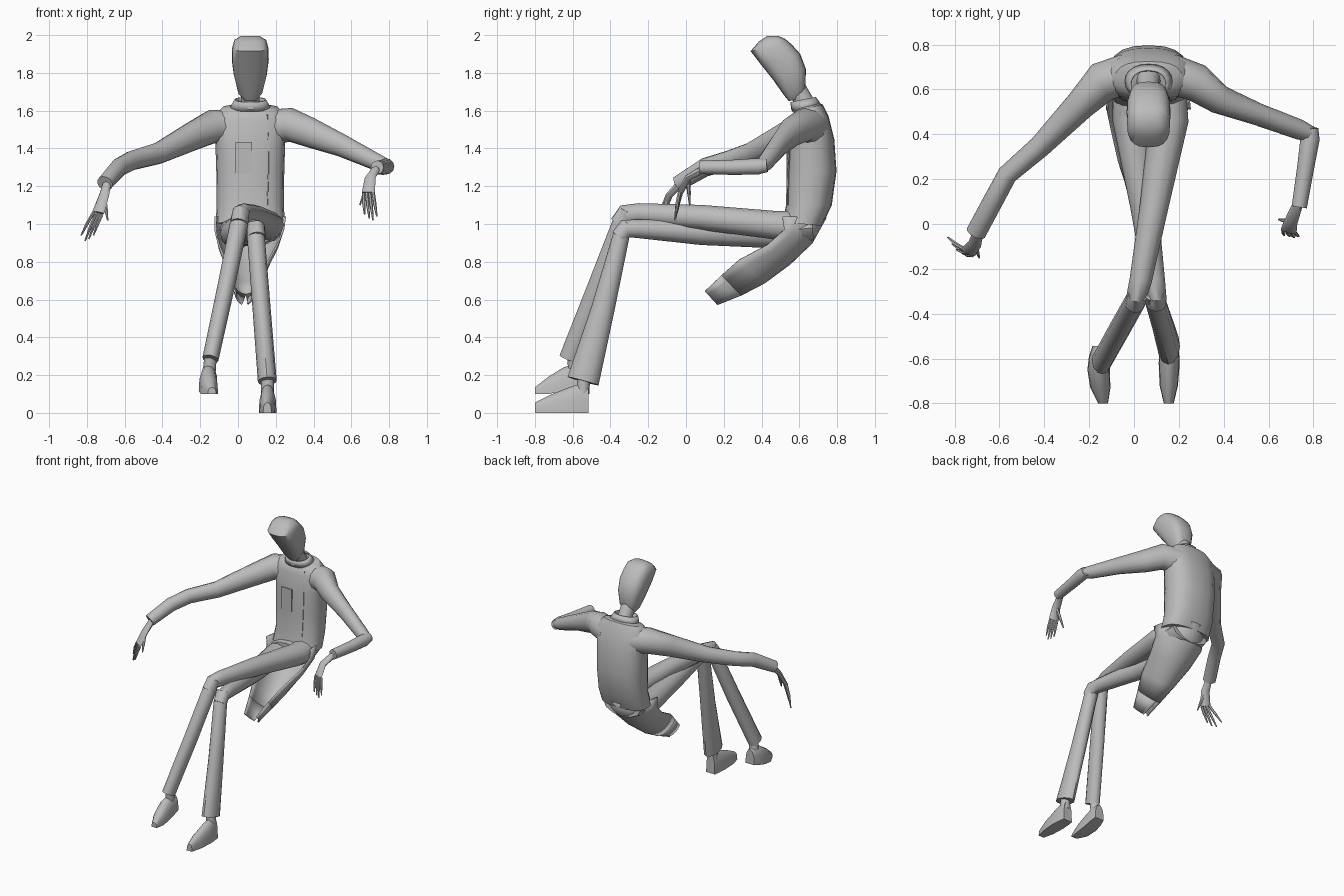
import bpy, bmesh, math
from mathutils import Vector as V

mat = bpy.data.materials.new("plain_grey")
mat.diffuse_color = (0.5, 0.5, 0.5, 1)
CX = 0.065  # body centre line


def make(name, rows, closed=True, caps=True, angle=40, thick=0):
    """Skin a list of equal-length point rows."""
    bm = bmesh.new()
    vs = [[bm.verts.new(p) for p in r] for r in rows]
    n = len(vs[0])
    for a, b in zip(vs, vs[1:]):
        for i in range(n if closed else n - 1):
            j = (i + 1) % n
            bm.faces.new((a[i], a[j], b[j], b[i]))
    if caps:
        bm.faces.new(vs[0][::-1])
        bm.faces.new(vs[-1])
    bmesh.ops.recalc_face_normals(bm, faces=bm.faces)
    me = bpy.data.meshes.new(name)
    bm.to_mesh(me)
    bm.free()
    me.materials.append(mat)
    ob = bpy.data.objects.new(name, me)
    bpy.context.collection.objects.link(ob)
    if thick:
        m = ob.modifiers.new("thickness", 'SOLIDIFY')
        m.thickness, m.offset = thick, 0
    bpy.ops.object.select_all(action='DESELECT')
    ob.select_set(True)
    bpy.context.view_layer.objects.active = ob
    bpy.ops.object.shade_smooth_by_angle(angle=math.radians(angle))
    return ob


def sgn_pow(v, e):
    return math.copysign(abs(v) ** e, v)


def body_rings(sections, n=20, e=0.8):
    """Rings given as front (y, z), back (y, z) and half width."""
    rows = []
    for fy, fz, by, bz, hw in sections:
        f, b = V((CX, fy, fz)), V((CX, by, bz))
        c, d = (f + b) / 2, (f - b) / 2
        rows.append([c + d * sgn_pow(math.cos(t), e) + V((hw * sgn_pow(math.sin(t), e), 0, 0))
                     for t in (2 * math.pi * i / n for i in range(n))])
    return rows


def tube(name, pts, hint=(0, 0, 1), n=12):
    """Tapered limb; each point is x, y, z, side radius, other radius."""
    P = [V(p[:3]) for p in pts]
    rows = []
    for i, p in enumerate(pts):
        t = V((0, 0, 0))
        if i > 0:
            t += (P[i] - P[i - 1]).normalized()
        if i < len(P) - 1:
            t += (P[i + 1] - P[i]).normalized()
        t.normalize()
        s = t.cross(V(hint)).normalized()
        u = s.cross(t)
        rows.append([P[i] + s * p[3] * math.cos(a) + u * p[4] * math.sin(a)
                     for a in (2 * math.pi * k / n for k in range(n))])
    return make(name, rows)


# head, neck and collar
make("head", body_rings([
    (.545, 1.65, .615, 1.67, .035), (.52, 1.68, .632, 1.72, .065),
    (.46, 1.765, .635, 1.82, .088), (.40, 1.84, .605, 1.90, .098),
    (.342, 1.915, .56, 1.95, .096), (.385, 1.965, .525, 1.98, .085),
    (.43, 1.995, .49, 1.995, .05)], e=.72), angle=50)
tube("neck", [(CX, .66, 1.58, .06, .06), (CX, .625, 1.65, .05, .05), (CX, .59, 1.71, .05, .05)], (0, 1, 0))
make("collar", body_rings([(.565, 1.595, .71, 1.635, .105), (.555, 1.645, .685, 1.67, .08)], e=.9),
     caps=False, thick=.008)

# jacket body
make("jacket", body_rings([
    (.59, 1.615, .70, 1.64, .08), (.572, 1.60, .725, 1.632, .15), (.555, 1.55, .755, 1.57, .20),
    (.54, 1.42, .785, 1.45, .185), (.532, 1.27, .797, 1.28, .18), (.53, 1.10, .772, 1.10, .178),
    (.51, 1.01, .72, .99, .183)]))

# hanging coat tail: an open shell with a slit at the end
rows = []
tail = [(.51, 1.04, .74, 1.035, .184), (.52, .97, .665, .90, .18), (.43, .89, .55, .79, .155),
        (.28, .81, .415, .69, .115), (.19, .73, .29, .625, .08), (.10, .645, .165, .575, .05)]
for fy, fz, by, bz, hw in tail:
    f, b = V((CX - .03 * (1.04 - fz) / .4, fy, fz)), V((CX - .03 * (1.04 - fz) / .4, by, bz))
    rows.append([b + (f - b) * (1 - math.cos(t)) + V((hw * math.sin(t), 0, 0))
                 for t in (math.pi * (i / 12 - .5) for i in range(13))])
make("coat_tail", rows[:5], closed=False, caps=False, thick=.01)
for side, cut in (("right", slice(0, 7)), ("left", slice(6, 13))):
    tip = [r[cut] for r in rows[4:]]
    k = 6 if side == "right" else 0
    tip[1][k] = tip[1][k] + V((-.018 if side == "right" else .018, 0, 0))
    make(side + "_tail_tip", tip, closed=False, caps=False, thick=.01)

# trouser seat
tube("trouser_seat", [(CX, .67, .98, .15, .07), (CX, .58, .97, .165, .09), (CX, .48, .97, .15, .08)])


# jacket front details
def plate(name, x0, x1, z0, z1, y):
    q = [(x0, z0), (x1, z0), (x1, z1), (x0, z1)]
    make(name, [[(x, y, z) for x, z in q], [(x, y + .008, z) for x, z in q]])


plate("chest_pocket", -.012, .075, 1.27, 1.435, .531)
plate("collar_button", .05, .08, 1.605, 1.63, .556)
tube("front_seam", [(.155, .568, 1.58, .003, .003), (.16, .553, 1.42, .003, .003),
                    (.16, .546, 1.27, .003, .003), (.155, .541, 1.1, .003, .003)], (0, 1, 0), 6)

# sleeves
tube("right_sleeve", [(-.03, .67, 1.51, .09, .095), (-.14, .635, 1.515, .09, .09),
                      (-.24, .53, 1.465, .068, .078), (-.42, .345, 1.375, .05, .058),
                      (-.565, .22, 1.335, .045, .052), (-.63, .10, 1.30, .045, .05),
                      (-.705, -.04, 1.215, .045, .042)])
tube("left_upper_sleeve", [(.16, .67, 1.51, .09, .095), (.28, .63, 1.525, .085, .09),
                           (.38, .555, 1.485, .065, .08), (.55, .49, 1.415, .05, .06),
                           (.74, .42, 1.325, .045, .045), (.795, .40, 1.305, .033, .035)])
tube("left_forearm", [(.79, .43, 1.31, .032, .035), (.785, .38, 1.305, .043, .043),
                      (.765, .25, 1.30, .038, .04), (.737, .075, 1.30, .034, .036)])


# hands
def hand(side, wrist, palm, knuckle, tips, thumb, across):
    w, p, k, a = V(wrist), V(palm), V(knuckle), V(across).normalized()
    h = (k - w).cross(a)
    tube(side + "_palm", [(*w, .022, .022), (*p, .03, .017), (*k, .036, .012)], h, 8)
    for i, t in enumerate(tips):
        s = k + a * (.026 - .0175 * i)
        m = s.lerp(V(t), .5) + h.normalized() * .004
        tube(f"{side}_finger_{i + 1}", [(*s, .009, .009), (*m, .009, .009), (*t, .004, .004)], h, 6)
    tube(side + "_thumb", [(*p, .013, .013), (*p.lerp(V(thumb), .55), .01, .01), (*thumb, .004, .004)], h, 6)


hand("right", (-.69, -.02, 1.225), (-.71, -.09, 1.15), (-.74, -.125, 1.06),
     [(-.765, -.13, .94), (-.79, -.115, .92), (-.81, -.09, .91), (-.83, -.06, .94)],
     (-.69, -.15, 1.02), (.7, -.5, -.25))
hand("left", (.735, .10, 1.295), (.70, .01, 1.245), (.69, -.03, 1.165),
     [(.735, -.055, 1.04), (.715, -.06, 1.02), (.695, -.055, 1.03), (.67, -.05, 1.05)],
     (.645, .02, 1.10), (1, -.2, .1))

# trouser legs: the left is crossed over the right
tube("left_thigh", [(.15, .56, .985, .085, .085), (.155, .46, .995, .088, .075), (.09, .08, 1.035, .064, .066),
                    (.03, -.25, 1.055, .05, .055), (.012, -.32, 1.05, .045, .055), (.005, -.355, 1.0, .045, .05)])
tube("left_shin", [(.018, -.315, 1.075, .045, .035), (.005, -.345, 1.0, .048, .048),
                   (-.065, -.47, .66, .046, .055), (-.146, -.615, .285, .043, .058)], (0, 1, 0))
tube("right_thigh", [(-.01, .56, .95, .085, .085), (-.01, .46, .95, .085, .078), (.045, .08, .955, .062, .066),
                     (.09, -.25, .975, .048, .05), (.098, -.32, .975, .046, .05), (.10, -.355, .93, .046, .045)])
tube("right_shin", [(.09, -.315, 1.005, .043, .03), (.095, -.345, .93, .047, .045),
                    (.125, -.44, .55, .048, .062), (.155, -.545, .168, .05, .085)], (0, 1, 0))


# shoes and ankles
def shoe(name, sections):
    make(name, [[(cx + hw * math.cos(t), y, z0 + (z1 - z0) * math.sin(t) ** .7)
                 for t in (math.pi * i / 8 for i in range(8))] + [(cx - hw, y, z0)]
                for y, cx, hw, z0, z1 in sections])


shoe("right_shoe", [(-.80, .155, .022, 0, .055), (-.72, .155, .041, 0, .095), (-.62, .157, .047, 0, .135),
                    (-.56, .157, .043, 0, .155), (-.515, .157, .036, 0, .155)])
shoe("left_shoe", [(-.80, -.138, .022, .10, .135), (-.73, -.15, .045, .10, .19), (-.65, -.158, .05, .115, .24),
                   (-.59, -.155, .046, .13, .262), (-.545, -.15, .036, .14, .25)])
tube("right_ankle", [(.157, -.545, .10, .034, .034), (.155, -.54, .26, .034, .034)], (0, 1, 0))
tube("left_ankle", [(-.152, -.59, .22, .034, .034), (-.14, -.60, .36, .032, .032)], (0, 1, 0))
